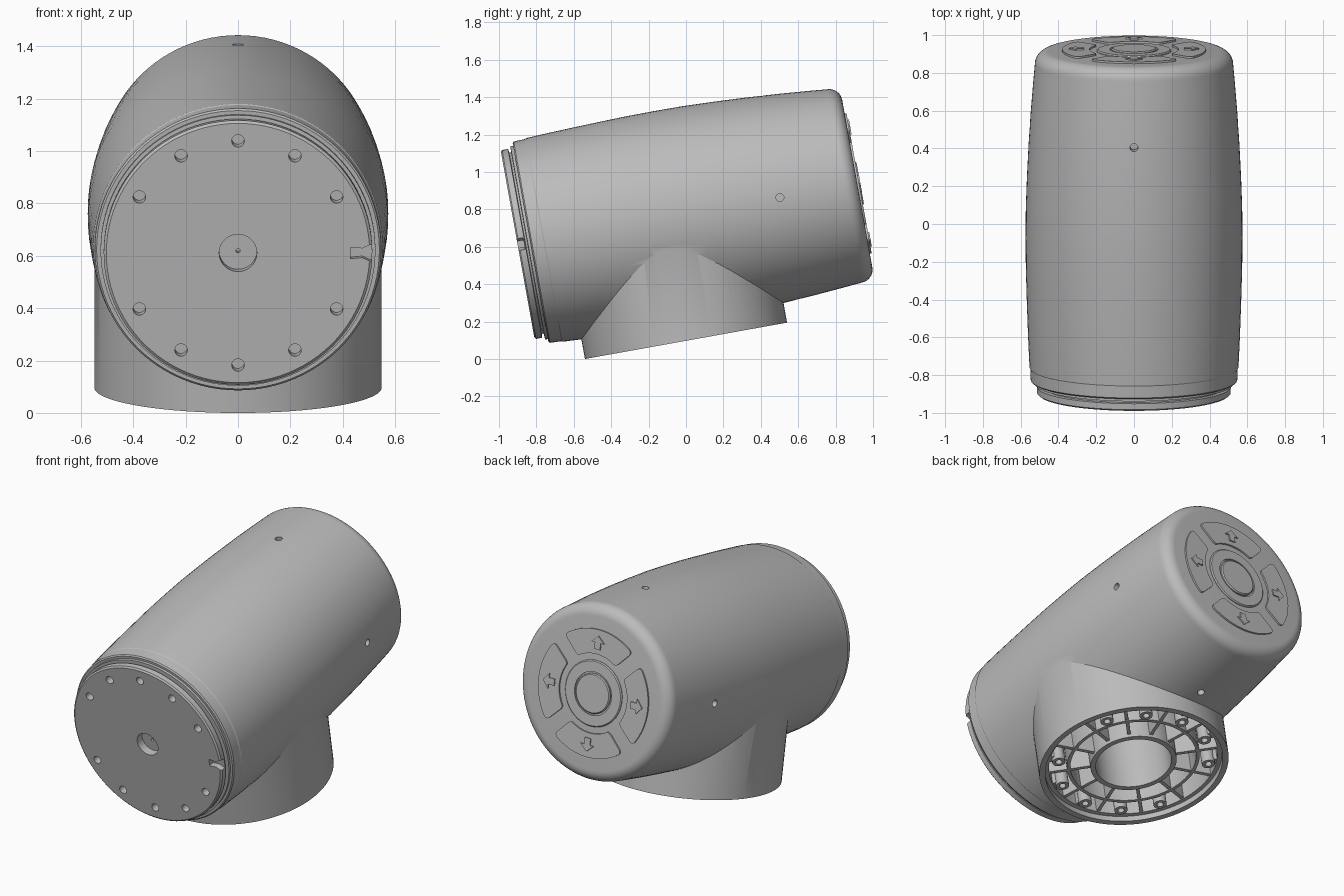
import bpy, bmesh
from math import sin, cos, pi, radians
from mathutils import Matrix, Vector

default = bpy.data.objects.get("Cube")
if default:
    bpy.data.objects.remove(default)

# One grey for everything
grey = bpy.data.materials.new("warm_grey")
grey.use_nodes = True
colour = (0.5, 0.5, 0.5, 1)
grey.diffuse_color = colour
grey.node_tree.nodes["Principled BSDF"].inputs["Base Color"].default_value = colour

# Frames: the joint leans back; the barrel axis runs along its local y
LEAN = Matrix.Translation((0, 0, 0.097)) @ Matrix.Rotation(radians(10.2), 4, 'X')
BARREL = LEAN @ Matrix.Translation((0, 0, 0.665)) @ Matrix.Rotation(-pi / 2, 4, 'X')
FRONT, BACK = -0.795, 1.05


def lathe(bm, profile, frame, closed=False, steps=96):
    """Revolve (radius, height) points around the frame's z axis."""
    part = bmesh.new()
    verts = [part.verts.new((r, 0, h)) for r, h in profile]
    pairs = list(zip(verts, verts[1:])) + ([(verts[-1], verts[0])] if closed else [])
    edges = [part.edges.new(p) for p in pairs]
    bmesh.ops.spin(part, geom=verts + edges, cent=(0, 0, 0), axis=(0, 0, 1),
                   angle=2 * pi, steps=steps)
    bmesh.ops.remove_doubles(part, verts=part.verts, dist=0.0001)
    merge(bm, part, frame)


def prism(bm, outline, low, high, frame, bevel=0):
    """Extrude a flat outline between two heights, rounding its corners."""
    part = bmesh.new()
    face = part.faces.new([part.verts.new((x, y, low)) for x, y in outline])
    grown = bmesh.ops.extrude_face_region(part, geom=[face], use_keep_orig=True)
    top = [v for v in grown["geom"] if isinstance(v, bmesh.types.BMVert)]
    bmesh.ops.translate(part, verts=top, vec=(0, 0, high - low))
    if bevel:
        sides = [e for e in part.edges if abs(e.verts[0].co.z - e.verts[1].co.z) > 0.001
                 and e.calc_face_angle(0) > 0.8]
        bmesh.ops.bevel(part, geom=sides, offset=bevel, segments=4, profile=0.5,
                        affect='EDGES')
    merge(bm, part, frame)


def merge(bm, part, frame):
    bmesh.ops.transform(part, matrix=frame, verts=part.verts)
    bmesh.ops.recalc_face_normals(part, faces=part.faces)
    mesh = bpy.data.meshes.new("part")
    part.to_mesh(mesh)
    part.free()
    bm.from_mesh(mesh)
    bpy.data.meshes.remove(mesh)


def rod(bm, radius, low, high, frame, steps=24):
    lathe(bm, [(0, low), (radius, low), (radius, high), (0, high)], frame, steps=steps)


def make(name, bm):
    mesh = bpy.data.meshes.new(name)
    bm.to_mesh(mesh)
    bm.free()
    mesh.materials.append(grey)
    obj = bpy.data.objects.new(name, mesh)
    bpy.context.collection.objects.link(obj)
    return obj


def boolean(obj, tool, operation):
    mod = obj.modifiers.new(operation, 'BOOLEAN')
    mod.operation, mod.object, mod.solver = operation, tool, 'EXACT'
    graph = bpy.context.evaluated_depsgraph_get()
    mesh = bpy.data.meshes.new_from_object(obj.evaluated_get(graph))
    obj.modifiers.clear()
    obj.data = mesh
    bpy.data.objects.remove(tool)


def smooth(obj):
    bpy.ops.object.select_all(action='DESELECT')
    obj.select_set(True)
    bpy.context.view_layer.objects.active = obj
    bpy.ops.object.shade_smooth_by_angle(angle=radians(25))


def turn(frame, degrees):
    return frame @ Matrix.Rotation(radians(degrees), 4, 'Z')


# Barrel with stepped front flange and rounded back
ROUND = 0.07
corner = [(0.455 + ROUND * cos(t * pi / 16), 0.98 + ROUND * sin(t * pi / 16)) for t in range(9)]
profile = [(0, FRONT), (0.503, FRONT), (0.513, -0.787), (0.513, -0.755), (0.492, -0.752),
           (0.492, -0.742), (0.525, -0.74), (0.525, -0.725), (0.54, -0.725), (0.547, -0.718),
           (0.549, -0.656), (0.553, -0.65), (0.559, -0.53), (0.564, -0.4), (0.569, -0.25),
           (0.573, -0.1), (0.574, 0.05), (0.573, 0.2), (0.567, 0.37), (0.558, 0.55),
           (0.547, 0.72), (0.534, 0.88)] + corner + [(0, BACK)]
bm = bmesh.new()
lathe(bm, profile, BARREL)
housing = make("housing", bm)

# Round base socket joined to the barrel
bm = bmesh.new()
rod(bm, 0.549, 0, 0.64, LEAN, 96)
boolean(housing, make("base_socket", bm), 'UNION')

# Hollow underside and the deeper centre well
bm = bmesh.new()
lathe(bm, [(0, -0.1), (0.515, -0.1), (0.515, 0.22), (0.22, 0.22), (0.22, 0.5), (0, 0.5)], LEAN)
boolean(housing, make("underside_cutter", bm), 'DIFFERENCE')

# Front bolt holes, centre recess, key notch and side pinholes
bolts = [a for a in range(0, 360, 30) if a % 180]
bm = bmesh.new()
for a in bolts:
    rod(bm, 0.024, FRONT - 0.1, FRONT + 0.06,
        turn(BARREL, a) @ Matrix.Translation((0.435, 0, 0)))
lathe(bm, [(0, FRONT - 0.1), (0.072, FRONT - 0.1), (0.072, FRONT + 0.05),
           (0.008, FRONT + 0.05), (0.008, FRONT + 0.08), (0, FRONT + 0.08)], BARREL, steps=48)
notch = [(0.43, -0.022), (0.475, -0.018), (0.5, -0.03), (0.53, -0.034),
         (0.53, 0.034), (0.5, 0.03), (0.475, 0.018), (0.43, 0.022)]
prism(bm, notch, FRONT - 0.1, FRONT + 0.035, BARREL)
for a in range(0, 360, 90):
    rod(bm, 0.021, 0.5, 0.7, turn(BARREL, a) @ Matrix.Translation((0, 0, 0.63))
        @ Matrix.Rotation(pi / 2, 4, 'Y'))
boolean(housing, make("hole_cutter", bm), 'DIFFERENCE')
smooth(housing)

# Webbing under the base: rings, spokes and screw bosses
bm = bmesh.new()
for inner, outer, low in ((0.22, 0.25, 0.02), (0.365, 0.385, 0.035), (0.49, 0.52, 0.035)):
    lathe(bm, [(inner, low), (outer, low), (outer, 0.23), (inner, 0.23)], LEAN, closed=True)
spoke = [(0.24, -0.01), (0.52, -0.01), (0.52, 0.01), (0.24, 0.01)]
for a in range(15, 360, 30):
    prism(bm, spoke, 0.04, 0.23, turn(LEAN, a))
for a in bolts:
    lathe(bm, [(0.019, 0.02), (0.038, 0.02), (0.038, 0.23), (0.019, 0.23)],
          turn(LEAN, a) @ Matrix.Translation((0.44, 0, 0)), closed=True, steps=24)
    prism(bm, [(0.46, -0.025), (0.5, -0.025), (0.5, 0.025), (0.46, 0.025)], 0.04, 0.23,
          turn(LEAN, a))
smooth(make("base_webbing", bm))

# Back keypad: four curved keys, each with an outward arrow
keys, arrows = bmesh.new(), bmesh.new()
half = radians(38)
sweep = [half * (i / 10 - 1) for i in range(21)]
key = [(0.38 * cos(t), 0.38 * sin(t)) for t in sweep] + \
      [(0.235 * cos(t * 0.9), 0.235 * sin(t * 0.9)) for t in reversed(sweep)]
side = [(0.345, 0), (0.305, 0.045), (0.305, 0.02), (0.265, 0.02)]
arrow = side + [(x, -y) for x, y in reversed(side[1:])]
for a in range(0, 360, 90):
    prism(keys, key, BACK - 0.01, BACK + 0.01, turn(BARREL, a), bevel=0.025)
    prism(arrows, arrow, BACK, BACK + 0.017, turn(BARREL, a))
smooth(make("direction_keys", keys))
make("direction_arrows", arrows)

# Round centre button in its collar
bm = bmesh.new()
lathe(bm, [(0, BACK + 0.016), (0.112, BACK + 0.016), (0.118, BACK + 0.01), (0.118, BACK + 0.002),
           (0.128, BACK + 0.002), (0.128, BACK + 0.01), (0.19, BACK + 0.01),
           (0.196, BACK + 0.004), (0.196, BACK - 0.01), (0, BACK - 0.01)], BARREL)
smooth(make("centre_button", bm))
